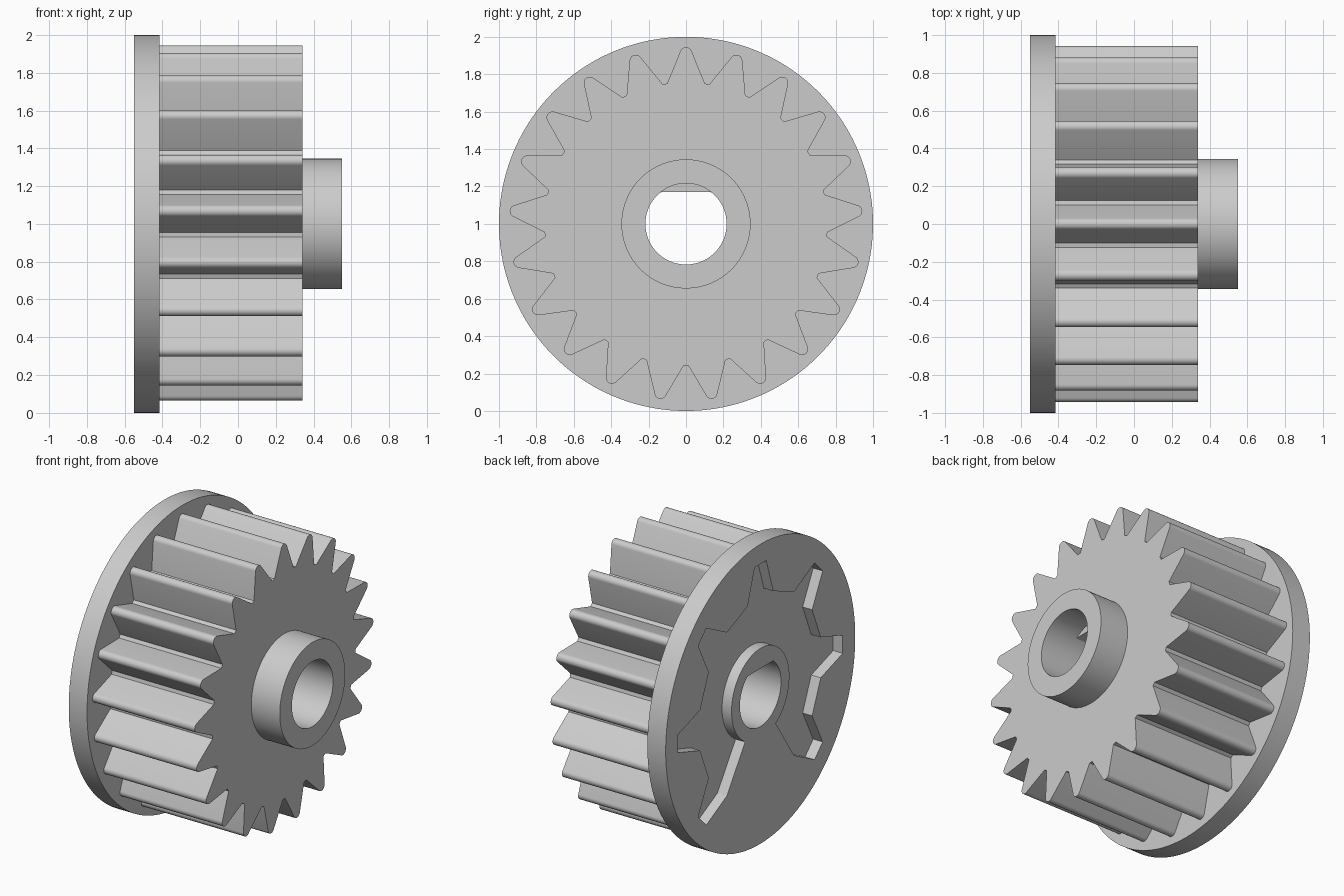
import bpy, bmesh
from math import sin, cos, pi, radians

cube = bpy.data.objects.get("Cube")
if cube:
    bpy.data.objects.remove(cube)

CENTRE_Z = 1.0
FLANGE_X, GEAR_X, HUB_X, END_X = -0.55, -0.415, 0.34, 0.55
BORE_R, FLAT_Z = 0.217, 0.17

grey = bpy.data.materials.new("plain_grey")
grey.use_nodes = True
colour = (0.6, 0.6, 0.6, 1)
grey.diffuse_color = colour
grey.node_tree.nodes["Principled BSDF"].inputs["Base Color"].default_value = colour


def polar(radius, angle):
    return radius * cos(angle), radius * sin(angle)


def arc(radius, start, end, steps):
    return [polar(radius, start + (end - start) * i / steps) for i in range(steps + 1)]


def circle(radius, steps=128):
    return arc(radius, 0, 2 * pi, steps)[:-1]


def prism(name, outline, x0, x1):
    """Extrude a (y, z) outline along x."""
    bm = bmesh.new()
    face = bm.faces.new([bm.verts.new((x0, y, z + CENTRE_Z)) for y, z in outline])
    moved = bmesh.ops.extrude_face_region(bm, geom=[face])["geom"]
    verts = [v for v in moved if isinstance(v, bmesh.types.BMVert)]
    bmesh.ops.translate(bm, verts=verts, vec=(x1 - x0, 0, 0))
    bmesh.ops.recalc_face_normals(bm, faces=bm.faces)
    mesh = bpy.data.meshes.new(name)
    bm.to_mesh(mesh)
    bm.free()
    mesh.materials.append(grey)
    obj = bpy.data.objects.new(name, mesh)
    bpy.context.collection.objects.link(obj)
    return obj


def activate(obj):
    bpy.ops.object.select_all(action="DESELECT")
    obj.select_set(True)
    bpy.context.view_layer.objects.active = obj


def cut(obj, outline, x0, x1):
    cutter = prism("cutter", outline, x0, x1)
    cutter.hide_render = True
    mod = obj.modifiers.new("cut", "BOOLEAN")
    mod.operation = "DIFFERENCE"
    mod.solver = "EXACT"
    mod.object = cutter
    activate(obj)
    bpy.ops.object.modifier_apply(modifier=mod.name)
    bpy.data.objects.remove(cutter)


def gear_outline(teeth=21, root=0.757, tip_centre=0.913, tip_radius=0.032):
    """Straight flanked teeth with rounded tips."""
    points = []
    half = pi / teeth
    for i in range(teeth):
        mid = pi / 2 + 2 * half * i
        points.append(polar(root, mid - half + 0.016))
        for ry, rz in arc(tip_radius, -radians(68), radians(68), 10):
            r, t = tip_centre + ry, rz
            points.append((r * cos(mid) - t * sin(mid), r * sin(mid) + t * cos(mid)))
        points.append(polar(root, mid + half - 0.016))
    return points


def recess_outline():
    """Star shaped pocket around the boss, left solid at the bottom."""
    points = []
    for i in range(7):
        mid = -45 + 45 * i
        for radius, offset in ((0.65, -12), (0.87, -4), (0.87, 4), (0.65, 12)):
            points.append(polar(radius, radians(mid + offset)))
    return points + arc(0.305, radians(238), radians(-58), 80)


# Bore with one flat side
flat = FLAT_Z
bore = [(y, min(z, flat)) for y, z in circle(BORE_R)]
bore = [p for i, p in enumerate(bore)
        if p[1] < flat or bore[i - 1][1] < flat or bore[(i + 1) % len(bore)][1] < flat]

# Flange with star pocket
flange = prism("flange", circle(1.0, 160), FLANGE_X, GEAR_X)
cut(flange, recess_outline(), FLANGE_X - 0.1, FLANGE_X + 0.07)
cut(flange, bore, FLANGE_X - 0.1, GEAR_X + 0.1)

# Toothed body
gear = prism("gear_teeth", gear_outline(), GEAR_X, HUB_X)
cut(gear, bore, GEAR_X - 0.1, HUB_X + 0.1)

# Hub with round bore
hub = prism("hub", circle(0.345), HUB_X, END_X)
cut(hub, circle(BORE_R), HUB_X - 0.1, END_X + 0.1)

for part in (flange, gear, hub):
    activate(part)
    bpy.ops.object.shade_smooth_by_angle(angle=radians(25))
